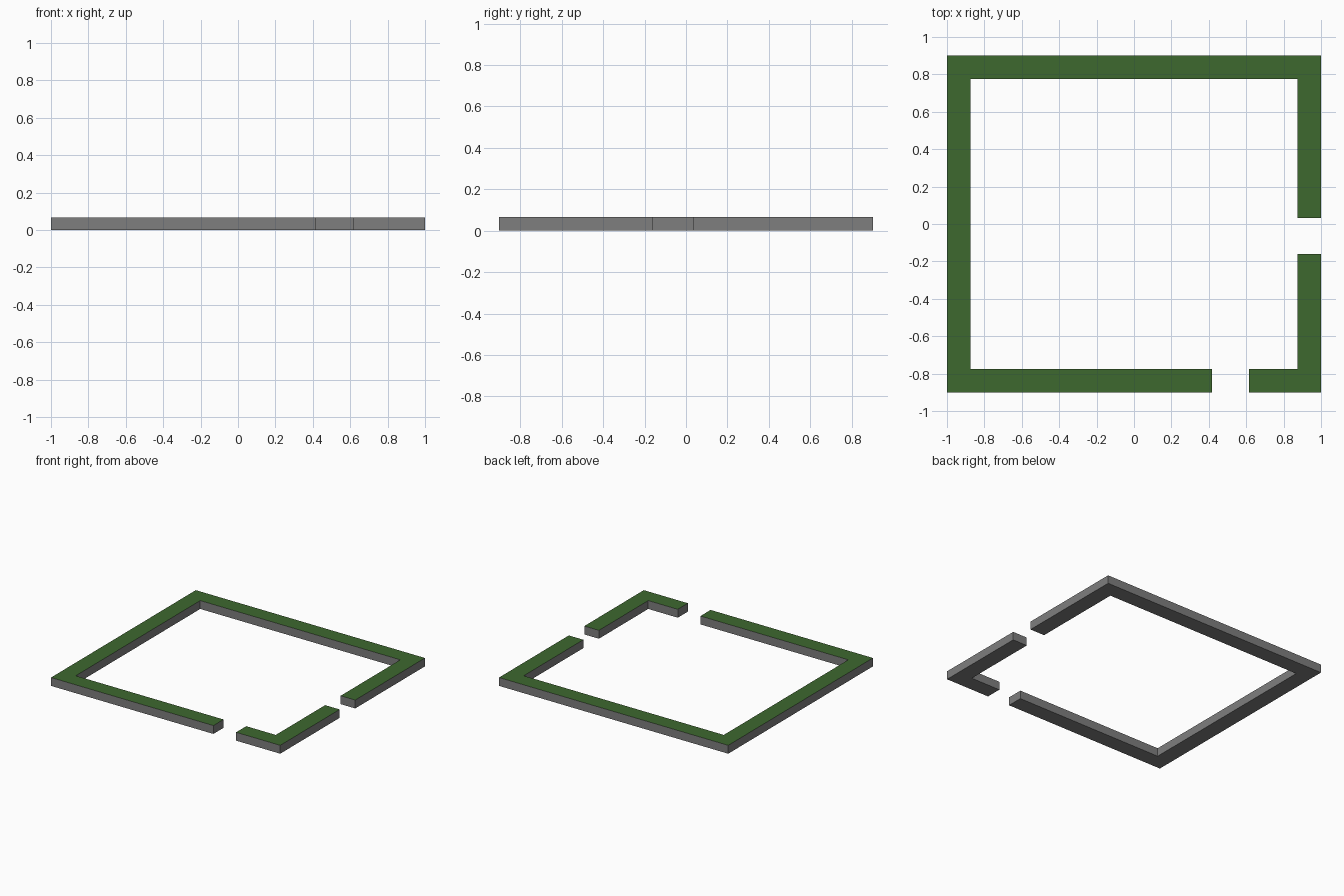
import bpy, bmesh

if "Cube" in bpy.data.objects:
    bpy.data.objects.remove(bpy.data.objects["Cube"])

HEIGHT = 0.066


def material(name, rgb):
    m = bpy.data.materials.new(name)
    m.diffuse_color = (*rgb, 1)
    m.use_nodes = True
    m.node_tree.nodes["Principled BSDF"].inputs["Base Color"].default_value = m.diffuse_color
    return m


grey = material("grey stone", (0.21, 0.21, 0.21))
green = material("hedge green", (0.048, 0.14, 0.028))


def wall(name, outline):
    """Extrude a counter-clockwise plan outline; top faces become green."""
    bm = bmesh.new()
    base = bm.faces.new([bm.verts.new((x, y, 0)) for x, y in outline])
    ext = bmesh.ops.extrude_face_region(bm, geom=[base], use_keep_orig=True)
    verts = [g for g in ext["geom"] if isinstance(g, bmesh.types.BMVert)]
    bmesh.ops.translate(bm, verts=verts, vec=(0, 0, HEIGHT))
    bmesh.ops.recalc_face_normals(bm, faces=bm.faces)
    for f in bm.faces:
        f.material_index = 1 if f.normal.z > 0.5 else 0
    me = bpy.data.meshes.new(name)
    bm.to_mesh(me)
    bm.free()
    me.materials.append(grey)
    me.materials.append(green)
    bpy.context.collection.objects.link(bpy.data.objects.new(name, me))


# outer half sizes, inner half sizes
X, Y, IX, IY = 1.0, 0.902, 0.873, 0.776

# long wall running from the front gap round to the right gap
wall("main_wall", [(0.417, -Y), (0.417, -IY), (-IX, -IY), (-IX, IY), (IX, IY),
                   (IX, 0.033), (X, 0.033), (X, Y), (-X, Y), (-X, -Y)])

# short corner wall between the two gaps
wall("corner_wall", [(0.615, -Y), (X, -Y), (X, -0.161), (IX, -0.161),
                     (IX, -IY), (0.615, -IY)])
